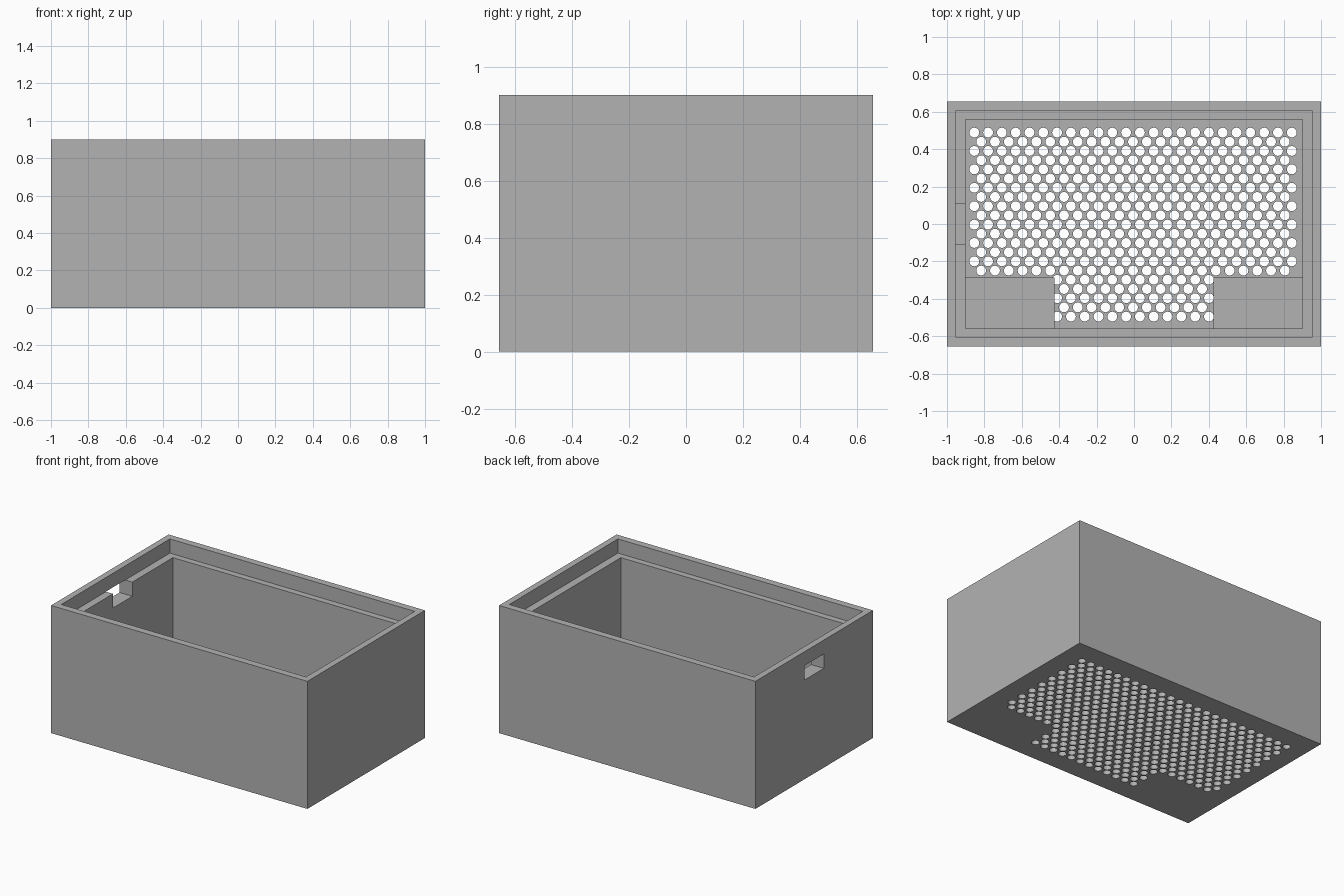
import bpy
import bmesh
from mathutils import Matrix

if "Cube" in bpy.data.objects:
    bpy.data.objects.remove(bpy.data.objects["Cube"])

WIDTH, DEPTH, HEIGHT = 2.0, 1.31, 0.9
FLOOR = 0.09
LEDGE = 0.8
PITCH, ROW = 0.0738, 0.0492
RADIUS, SIDES = 0.0262, 24

grey = bpy.data.materials.new("plain grey")
grey.use_nodes = True
colour = (0.45, 0.45, 0.45, 1)
grey.diffuse_color = colour
grey.node_tree.nodes["Principled BSDF"].inputs["Base Color"].default_value = colour


def add_object(name, bm):
    mesh = bpy.data.meshes.new(name)
    bm.to_mesh(mesh)
    bm.free()
    mesh.materials.append(grey)
    obj = bpy.data.objects.new(name, mesh)
    bpy.context.collection.objects.link(obj)
    return obj


def box(name, low, high):
    bm = bmesh.new()
    bmesh.ops.create_cube(bm, size=1)
    for v in bm.verts:
        v.co = [a if c < 0 else b for c, a, b in zip(v.co, low, high)]
    return add_object(name, bm)


def cut(target, cutter):
    mod = target.modifiers.new(cutter.name, 'BOOLEAN')
    mod.operation = 'DIFFERENCE'
    mod.solver = 'EXACT'
    mod.object = cutter
    bpy.context.view_layer.objects.active = target
    bpy.ops.object.modifier_apply(modifier=mod.name)
    bpy.data.objects.remove(cutter)


# Four walls around an open cavity, with a recess at the rim for a lid
walls = box("bin_walls", (-WIDTH / 2, -DEPTH / 2, 0), (WIDTH / 2, DEPTH / 2, HEIGHT))
cut(walls, box("cavity", (-0.9, -0.56, FLOOR), (0.9, 0.56, 1)))
cut(walls, box("lid_recess", (-0.955, -0.605, LEDGE), (0.955, 0.605, 1)))

# Cable slot through one side wall, open to the ledge
cut(walls, box("cable_slot", (-1.1, -0.108, 0.7), (-0.8, 0.108, LEDGE + 0.001)))

# Staggered drain holes; the front rows are shorter between the corner blocks
bm = bmesh.new()
for row in range(21):
    odd = row % 2
    first, last = (0, 24) if row < 16 else (6, 18)
    for col in range(first, last - odd):
        x = -0.854 + PITCH * (col + odd / 2)
        y = 0.489 - ROW * row
        bmesh.ops.create_cone(bm, cap_ends=True, segments=SIDES, radius1=RADIUS,
                              radius2=RADIUS, depth=FLOOR + 0.1,
                              matrix=Matrix.Translation((x, y, FLOOR / 2)))
cut(walls, add_object("drain_holes", bm))

# Raised blocks in the two front corners of the floor
for side, left, right in (("right", -0.9, -0.425), ("left", 0.425, 0.9)):
    box(f"corner_block_{side}", (left, -0.56, FLOOR), (right, -0.287, 0.2))
